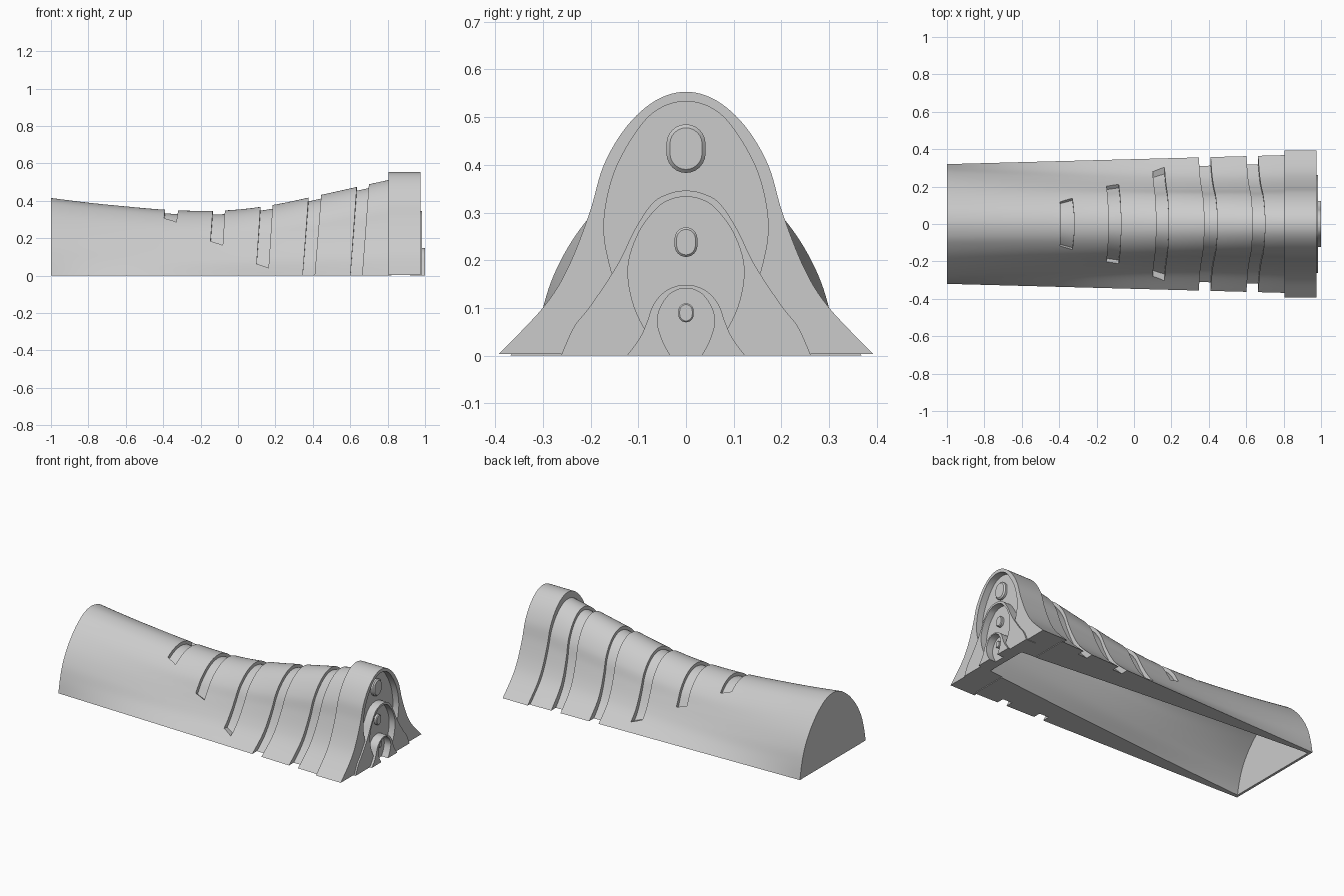
import bpy, bmesh, math

if "Cube" in bpy.data.objects:
    bpy.data.objects.remove(bpy.data.objects["Cube"])

def spline(pts, n=6):
    """Smooth curve through a list of 2D points."""
    out = []
    for i in range(len(pts) - 1):
        p0, p1, p2 = pts[max(i - 1, 0)], pts[i], pts[i + 1]
        p3 = pts[min(i + 2, len(pts) - 1)]
        for k in range(n):
            t = k / n
            out.append(tuple(0.5 * (2*b + (c - a)*t + (2*a - 5*b + 4*c - d)*t*t + (3*b - a - 3*c + d)*t**3)
                             for a, b, c, d in zip(p0, p1, p2, p3)))
    return out + [tuple(pts[-1])]

def arch(half):
    """Mirror a half profile (bottom to apex) and smooth it."""
    return spline(half + [(-y, z) for y, z in half[-2::-1]])

def lerp(a, b, t):
    return a + (b - a) * t

def loft(name, rings):
    """Capped solid skin through rings of 3D points."""
    bm = bmesh.new()
    vs = [[bm.verts.new(p) for p in r] for r in rings]
    n = len(vs[0])
    for a, b in zip(vs, vs[1:]):
        for i in range(n):
            j = (i + 1) % n
            bm.faces.new((a[i], a[j], b[j], b[i]))
    bm.faces.new(vs[0])
    bm.faces.new(vs[-1][::-1])
    bmesh.ops.recalc_face_normals(bm, faces=bm.faces)
    me = bpy.data.meshes.new(name)
    bm.to_mesh(me)
    bm.free()
    ob = bpy.data.objects.new(name, me)
    bpy.context.collection.objects.link(ob)
    return ob

def prism(name, profile, x0, x1):
    return loft(name, [[(x, y, z) for y, z in profile] for x in (x0, x1)])

def cut(ob, cutters):
    for c in cutters:
        m = ob.modifiers.new("cut", 'BOOLEAN')
        m.operation, m.solver, m.object = 'DIFFERENCE', 'EXACT', c
        c.hide_render = True
    dg = bpy.context.evaluated_depsgraph_get()
    me = bpy.data.meshes.new_from_object(ob.evaluated_get(dg))
    ob.modifiers.clear()
    ob.data = me

# Normalised cross-sections: plain arch at the left, flared bell at the right
ARCH = arch([(1, 0), (.95, .2), (.87, .4), (.73, .6), (.54, .78), (.36, .9), (.2, .97), (0, 1)])
BELL = arch([(1, 0), (.76, .18), (.63, .33), (.515, .54), (.44, .72), (.315, .87), (.16, .968), (0, 1)])
TOPS = spline([(-1, .415), (-.8, .39), (-.6, .37), (-.4, .353), (-.2, .346), (0, .353),
               (.2, .38), (.4, .422), (.6, .466), (.8, .51), (1, .55)])

def height(x):
    for (x0, h0), (x1, h1) in zip(TOPS, TOPS[1:]):
        if x <= x1:
            return lerp(h0, h1, (x - x0) / (x1 - x0))
    return TOPS[-1][1]

def body_point(x, u):
    """Point on the body skin; u runs 0..1 across the arch."""
    t = max(0, (x + 1) / 1.8)
    w = 1 - (1 - min(t, 1))**2
    f = u * (len(ARCH) - 1)
    i = min(int(f), len(ARCH) - 2)
    y, z = (lerp(lerp(ARCH[i][k], ARCH[i+1][k], f - i), lerp(BELL[i][k], BELL[i+1][k], f - i), w)
            for k in (0, 1))
    return y * (.32 + .048 * t), z * height(x)

N = len(ARCH)
US = [i / (N - 1) for i in range(N)]

# Long hollow body
body = loft("body", [[(x, *body_point(x, u)) for u in US]
                     for x in (lerp(-1, .82, i / 36) for i in range(37))])

# Cavity, open underneath and narrowing to the right
rings = []
for i in range(21):
    x = lerp(-.985, .91, i / 20)
    s = lerp(.93, .36, i / 20)
    ring = [(y * s, z * .89) for y, z in (body_point(x, u) for u in US)]
    ring = [(ring[0][0], -.05)] + ring + [(ring[-1][0], -.05)]
    rings.append([(x, y, z) for y, z in ring])
cavity = loft("cavity_cutter", rings)

# Slanted grooves: left edge top and bottom, right edge top and bottom, lower limits
def groove(lt, lb, rt, rb, zl, zr):
    edges = []
    for xt, xb, zmin in ((lt, lb, zl), (rt, rb, zr)):
        h = height(xt)
        def at(u):
            z = body_point(xt, u)[1]
            x = lerp(xb, xt, max(0, (z - zmin) / (h - zmin)))
            return x, *body_point(x, u)
        u0 = next(i / 800 for i in range(400) if at(i / 800)[2] >= zmin)
        edges.append([at(lerp(u0, 1 - u0, k / 60)) for k in range(61)])
    inner = lambda p: (p[0], p[1] * .93, p[2] - .02)
    outer = lambda p: (p[0], p[1] * 1.2, p[2] * 1.2 - .02)
    return loft("groove_cutter", [(inner(a), inner(b), outer(b), outer(a)) for a, b in zip(*edges)])

grooves = [groove(*g) for g in (
    (-.39, -.395, -.32, -.33, .308, .288),
    (-.135, -.147, -.07, -.082, .19, .17),
    (.12, .1, .185, .163, .075, .055),
    (.377, .345, .445, .408, 0, 0),
    (.635, .6, .7, .662, 0, 0))]
cut(body, [cavity] + grooves)
parts = [body]

# Nested end arches: outer profile, recess profile, x range, recess floor
big = [(y * .392, .004 + z * .549) for y, z in BELL]
big_in = arch([(.03, -.02), (.085, .045), (.13, .11), (.16, .19), (.172, .28), (.15, .385),
               (.1, .475), (.055, .518), (0, .533)])
mid = arch([(.262, 0), (.235, .06), (.2, .105), (.144, .19), (.107, .265), (.07, .32), (.035, .34), (0, .346)])
mid_in = arch([(.03, -.02), (.083, .05), (.113, .117), (.121, .19), (.098, .26), (.06, .31), (.03, .328), (0, .333)])
low = arch([(.124, 0), (.097, .037), (.082, .07), (.068, .108), (.045, .134), (.02, .146), (0, .148)])
low_in = arch([(.025, -.02), (.033, 0), (.05, .033), (.06, .07), (.054, .1), (.037, .126), (.018, .138), (0, .141)])

for name, outer, inner, x0, x1, floor in (
        ("large_end_arch", big, big_in, .805, .975, .935),
        ("middle_end_arch", mid, mid_in, .92, .985, .945),
        ("small_end_arch", low, low_in, .93, .999, .955)):
    ob = prism(name, outer, x0, x1)
    recess = prism(name + "_cutter", inner, floor, 1.1)
    cut(ob, [cavity, recess] if x0 < .85 else [recess])
    parts.append(ob)
    bpy.data.objects.remove(recess)

# Pill-shaped buttons with a chamfered rim, one per recess
def pill(r, half, zc):
    pts = []
    for k in range(26):
        side = 1 if k < 13 else -1
        a = math.pi * (k - (0 if k < 13 else 1)) / 12
        pts.append((r * math.cos(a), zc + side * (half - r) + r * math.sin(a)))
    return pts

for name, r, half, zc, x in (("large_button", .041, .051, .434, .93),
                             ("middle_button", .024, .031, .238, .94),
                             ("small_button", .016, .02, .09, .95)):
    b = r * .18
    parts.append(loft(name, [[(px, y, z) for y, z in pill(r - d, half - d, zc)]
                             for px, d in ((x, 0), (x + .018, 0), (x + .018 + b, b))]))

for ob in [cavity] + grooves:
    bpy.data.objects.remove(ob)

# Smooth shading with crisp edges
bpy.ops.object.select_all(action='DESELECT')
for ob in parts:
    ob.select_set(True)
bpy.context.view_layer.objects.active = body
bpy.ops.object.shade_smooth_by_angle(angle=math.radians(30))
